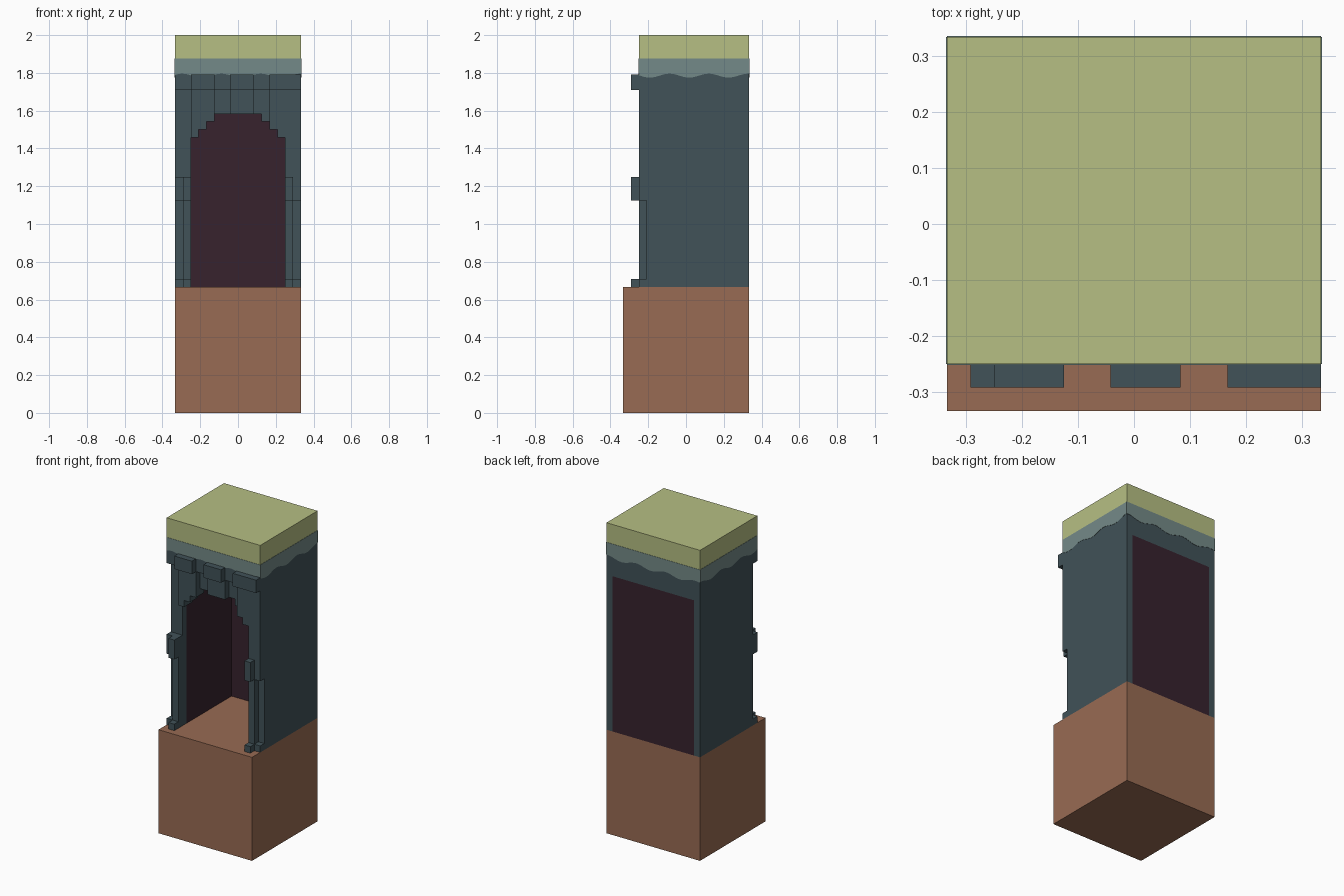
import bpy
import bmesh
import math

if "Cube" in bpy.data.objects:
    bpy.data.objects.remove(bpy.data.objects["Cube"], do_unlink=True)

U = 1 / 24  # grid step of the blocky design: the base is 16 steps wide


def material(name, rgb):
    lin = [((c / 255 + 0.055) / 1.055) ** 2.4 for c in rgb] + [1]
    mat = bpy.data.materials.new(name)
    mat.use_nodes = True
    mat.diffuse_color = lin
    mat.node_tree.nodes["Principled BSDF"].inputs["Base Color"].default_value = lin
    return mat


CLAY = material("clay", (152, 107, 83))
SLATE = material("dark_slate", (65, 82, 88))
MIST = material("pale_slate", (116, 138, 136))
MOSS = material("moss_green", (182, 191, 131))
PLUM = material("dark_plum", (55, 34, 45))


def prisms(name, mat, parts, axis="y"):
    """Each part is (outline, near, far): an outline extruded along x or y."""
    bm = bmesh.new()
    for outline, near, far in parts:
        if axis == "y":
            co = [(u * U, near * U, z * U) for u, z in outline]
            shift = (0, (far - near) * U, 0)
        else:
            co = [(near * U, u * U, z * U) for u, z in outline]
            shift = ((far - near) * U, 0, 0)
        face = bm.faces.new([bm.verts.new(c) for c in co])
        moved = bmesh.ops.extrude_face_region(bm, geom=[face], use_keep_orig=True)["geom"]
        bmesh.ops.translate(bm, vec=shift, verts=[g for g in moved if isinstance(g, bmesh.types.BMVert)])
    bmesh.ops.recalc_face_normals(bm, faces=bm.faces)
    mesh = bpy.data.meshes.new(name)
    bm.to_mesh(mesh)
    bm.free()
    mesh.materials.append(mat)
    obj = bpy.data.objects.new(name, mesh)
    bpy.context.collection.objects.link(obj)
    return obj


def rect(x0, x1, z0, z1):
    return [(x0, z0), (x1, z0), (x1, z1), (x0, z1)]


def portal(outer, inner, top, soffit):
    """Upside-down U outline standing on the base."""
    return [(-outer, 16), (-inner, 16), (-inner, soffit), (inner, soffit),
            (inner, 16), (outer, 16), (outer, top), (-outer, top)]


# Solid base, moss cap and the slate band under it
prisms("base_block", CLAY, [(rect(-8, 8, 0, 16), -8, 8)])
prisms("moss_cap", MOSS, [(rect(-8, 8, 45, 48), -6, 8)])
prisms("header_block", SLATE, [(rect(-8, 8, 41, 45), -6, 8)])

# Side walls and ceiling, with a dark lining and back panel
prisms("outer_shell", SLATE, [(portal(8, 7, 41, 40), -4, 8)])
prisms("inner_lining", PLUM, [(portal(7, 6, 40, 39), -4, 8)])
prisms("back_panel", PLUM, [(rect(-6, 6, 16, 39), 7, 8)])

# Stepped arch, rear layer
steps = [(6, 16), (6, 35), (5, 35), (5, 36), (4, 36), (4, 37), (3, 37), (3, 38)]
arch = [(-x, z) for x, z in steps] + steps[::-1] + [(8, 16), (8, 41), (-8, 41), (-8, 16)]
prisms("arch_wall", SLATE, [(arch, -5, -4)])

# Front relief: jambs with corner notches and hanging stones over the arch
right_jamb = [(6, 16), (8, 16), (8, 17), (7, 17), (7, 27), (8, 27), (8, 41),
              (4, 41), (4, 36), (5, 36), (5, 35), (6, 35)]
left_jamb = [(-6, 16), (-6, 30), (-8, 30), (-8, 27), (-7, 27), (-7, 17), (-8, 17), (-8, 16)]
left_stone = [(-6, 35), (-5, 35), (-5, 36), (-4, 36), (-4, 37), (-3, 37), (-3, 41), (-6, 41)]
prisms("front_relief", SLATE, [(right_jamb, -6, -5), (left_jamb, -6, -5),
                               (left_stone, -6, -5), (rect(-1, 2, 38, 41), -6, -5)])

# Protruding trim stones
prisms("top_stones", SLATE, [(rect(a, b, 41, 43), -7, -6) for a, b in ((-6, -3), (-1, 2), (4, 8))])
for label, x in (("right", -7), ("left", 6)):
    prisms(label + "_jamb_block", SLATE, [(rect(x, x + 1, 27, 30), -7, -6)])
    prisms(label + "_jamb_foot", SLATE, [(rect(x, x + 1, 16, 17), -7, -6)])


# Pale band with a wavy lower edge on all four sides
def wave(a, b, count=48):
    line = []
    for i in range(count + 1):
        u = a + (b - a) * i / count
        line.append((u, 42.85 + 0.25 * math.cos(2 * math.pi * (u - 2.9) / 5)))
    return line + [(b, 45), (a, 45)]


T = 0.04
prisms("wavy_band_front_back", MIST, [(wave(-8, 8), -6 - T, -6), (wave(-8, 8), 8, 8 + T)])
prisms("wavy_band_sides", MIST, [(wave(-6, 8), -8 - T, -8), (wave(-6, 8), 8, 8 + T)], axis="x")
